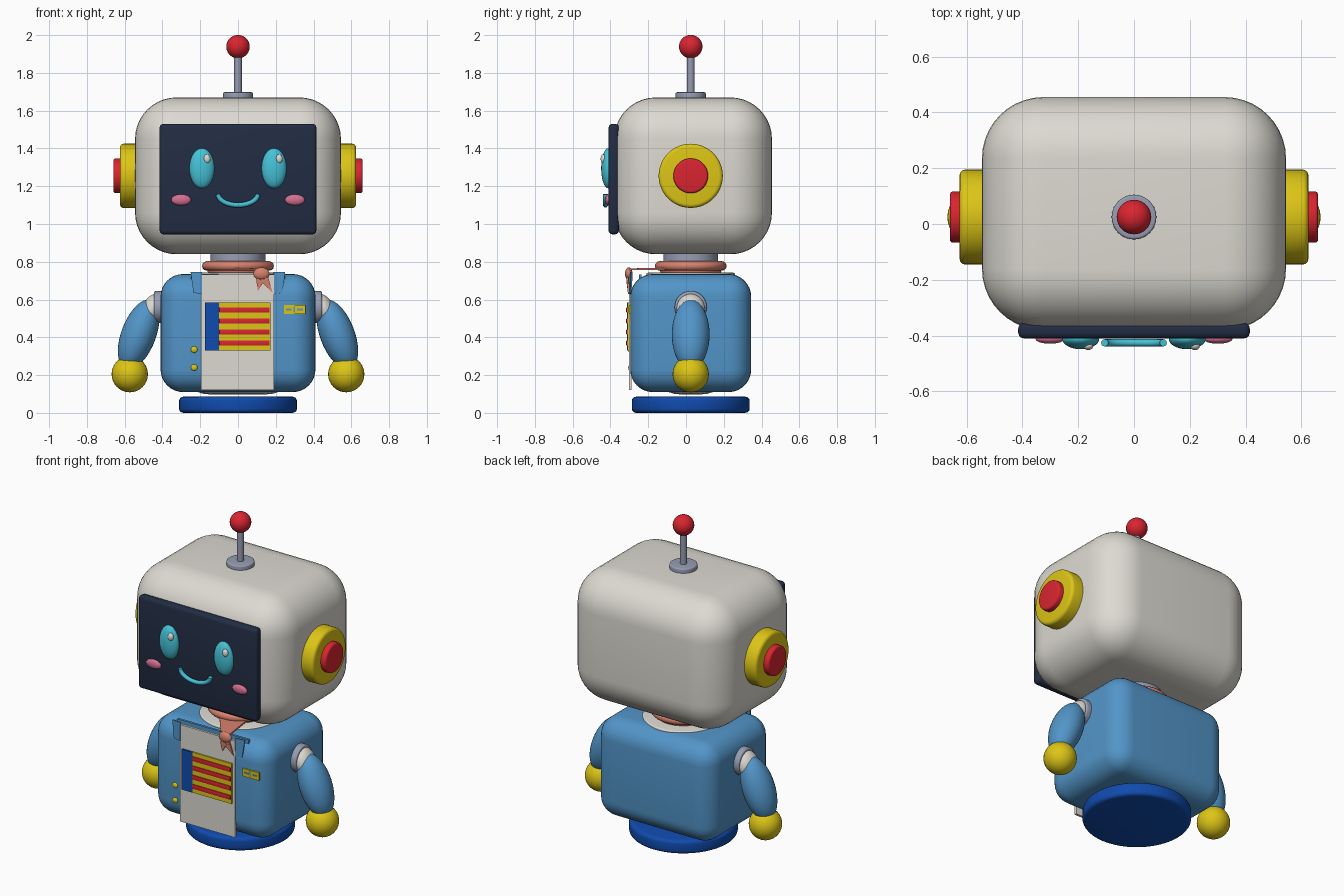
import bpy, bmesh, math
from mathutils import Matrix, Vector

if "Cube" in bpy.data.objects:
    bpy.data.objects.remove(bpy.data.objects["Cube"])


def mat(name, r, g, b):
    m = bpy.data.materials.new(name)
    m.diffuse_color = (r, g, b, 1)
    m.use_nodes = True
    m.node_tree.nodes["Principled BSDF"].inputs["Base Color"].default_value = m.diffuse_color
    return m


CREAM = mat("cream", 0.72, 0.70, 0.64)
NAVY = mat("navy", 0.016, 0.026, 0.057)
SKY = mat("sky_blue", 0.085, 0.30, 0.58)
ROYAL = mat("royal_blue", 0.005, 0.07, 0.42)
YELLOW = mat("yellow", 0.72, 0.56, 0.008)
RED = mat("red", 0.70, 0.018, 0.03)
GREY = mat("grey", 0.31, 0.34, 0.45)
CYAN = mat("cyan", 0.06, 0.54, 0.68)
PINK = mat("pink", 0.66, 0.16, 0.29)
CORAL = mat("coral", 0.68, 0.22, 0.15)
YC = 0.025  # depth of the body axis


def finish(name, bm, material):
    bmesh.ops.recalc_face_normals(bm, faces=bm.faces)
    me = bpy.data.meshes.new(name)
    bm.to_mesh(me)
    bm.free()
    ob = bpy.data.objects.new(name, me)
    bpy.context.collection.objects.link(ob)
    me.materials.append(material)
    bpy.ops.object.select_all(action='DESELECT')
    ob.select_set(True)
    bpy.context.view_layer.objects.active = ob
    bpy.ops.object.shade_smooth_by_angle(angle=math.radians(35))
    return ob


def box(name, material, x0, x1, y0, y1, z0, z1, bevel=0.0, seg=3):
    bm = bmesh.new()
    bmesh.ops.create_cube(bm, size=1)
    bmesh.ops.scale(bm, vec=(x1 - x0, y1 - y0, z1 - z0), verts=bm.verts)
    if bevel:
        bmesh.ops.bevel(bm, geom=bm.edges[:], offset=bevel, segments=seg,
                        profile=0.5, affect='EDGES')
    bmesh.ops.translate(bm, vec=((x0 + x1) / 2, (y0 + y1) / 2, (z0 + z1) / 2), verts=bm.verts)
    return finish(name, bm, material)


def disc(name, material, center, r, depth, axis='Z', bevel=0.0):
    bm = bmesh.new()
    bmesh.ops.create_cone(bm, cap_ends=True, segments=48, radius1=r, radius2=r, depth=depth)
    if bevel:
        rims = [e for e in bm.edges if abs(e.verts[0].co.z - e.verts[1].co.z) < 1e-5]
        bmesh.ops.bevel(bm, geom=rims, offset=bevel, segments=4, profile=0.5, affect='EDGES')
    rot = {'X': Matrix.Rotation(math.pi / 2, 4, 'Y'),
           'Y': Matrix.Rotation(math.pi / 2, 4, 'X'), 'Z': Matrix()}[axis]
    bm.transform(Matrix.Translation(center) @ rot)
    return finish(name, bm, material)


def ball(name, material, center, radii, tilt=0.0):
    bm = bmesh.new()
    bmesh.ops.create_uvsphere(bm, u_segments=32, v_segments=20, radius=1)
    bm.transform(Matrix.Translation(center) @ Matrix.Rotation(tilt, 4, 'Y')
                 @ Matrix.Diagonal((*radii, 1)))
    return finish(name, bm, material)


def tube(name, material, points, r, closed=False):
    # Round tube along a path
    cu = bpy.data.curves.new(name, 'CURVE')
    cu.dimensions = '3D'
    cu.bevel_depth, cu.bevel_resolution, cu.use_fill_caps = r, 4, True
    sp = cu.splines.new('POLY')
    sp.points.add(len(points) - 1)
    for p, co in zip(sp.points, points):
        p.co = (*co, 1)
    sp.use_cyclic_u = closed
    cu.materials.append(material)
    ob = bpy.data.objects.new(name, cu)
    bpy.context.collection.objects.link(ob)
    return ob


def slab(name, material, points, thick):
    # Flat polygon given a little thickness
    bm = bmesh.new()
    f = bm.faces.new([bm.verts.new(p) for p in points])
    f.normal_update()
    n = f.normal.copy()
    new = bmesh.ops.extrude_face_region(bm, geom=[f])["geom"]
    bmesh.ops.translate(bm, vec=n * thick,
                        verts=[v for v in new if isinstance(v, bmesh.types.BMVert)])
    if f.is_valid and all(len(e.link_faces) > 2 for e in f.edges):
        bm.faces.remove(f)
    return finish(name, bm, material)


# Head and face screen
box("head", CREAM, -0.545, 0.545, -0.38, 0.455, 0.84, 1.67, 0.22, 10)
box("face_screen", NAVY, -0.415, 0.415, -0.41, -0.355, 0.945, 1.53, 0.02)

# Antenna
disc("antenna_base", GREY, (0, YC, 1.675), 0.08, 0.045, bevel=0.008)
disc("antenna_stem", GREY, (0, YC, 1.80), 0.02, 0.24)
ball("antenna_ball", RED, (0, YC, 1.939), (0.062,) * 3)

# Face details, ears and arms on both sides
for s, side in ((-1, "left"), (1, "right")):
    ball(side + "_eye", CYAN, (s * 0.191, -0.412, 1.295), (0.066, 0.037, 0.106))
    ball(side + "_eye_glint", CREAM, (s * 0.191 + 0.027, -0.437, 1.345), (0.018, 0.015, 0.024))
    ball(side + "_cheek", PINK, (s * 0.301, -0.412, 1.128), (0.052, 0.017, 0.029))
    disc(side + "_ear", YELLOW, (s * 0.56, YC, 1.255), 0.17, 0.13, 'X', 0.02)
    disc(side + "_ear_cap", RED, (s * 0.61, YC, 1.255), 0.092, 0.10, 'X', 0.012)
    disc(side + "_shoulder_ring", GREY, (s * 0.415, YC, 0.56), 0.085, 0.06, 'X', 0.01)
    ball(side + "_shoulder", CREAM, (s * 0.45, YC, 0.55), (0.058, 0.075, 0.088), -s * 0.5)
    ball(side + "_sleeve", SKY, (s * 0.526, YC, 0.415), (0.092, 0.1, 0.195), -s * 0.36)
    ball(side + "_hand", YELLOW, (s * 0.573, YC, 0.205), (0.096,) * 3)
    # Pointed jacket lapel
    slab(side + "_lapel", SKY, [(s * 0.19, -0.296, 0.745), (s * 0.25, -0.29, 0.745),
                                (s * 0.235, -0.296, 0.635), (s * 0.19, -0.30, 0.63)], 0.008)

tube("smile", CYAN, [(0.105 * math.sin(a), -0.426, 1.158 - 0.058 * math.cos(a))
                     for a in [math.pi * (i / 20 - 0.5) for i in range(21)]], 0.013)

# Neck and torso
disc("neck", GREY, (0, YC, 0.82), 0.145, 0.10)
disc("lower_neck", CREAM, (0, YC, 0.75), 0.14, 0.06)
box("jacket", SKY, -0.41, 0.41, -0.295, 0.345, 0.11, 0.735, 0.12, 8)
box("inner_body", CREAM, -0.36, 0.36, -0.24, 0.29, 0.097, 0.738, 0.22, 8)
disc("collar_disc", CREAM, (0, YC, 0.73), 0.235, 0.024, bevel=0.008)
box("jacket_top_strip", SKY, -0.25, 0.25, -0.25, -0.235, 0.66, 0.733)
disc("base", ROYAL, (0, YC, 0.043), 0.312, 0.085, bevel=0.022)

# Shirt front with striped panel
box("shirt_front", CREAM, -0.195, 0.19, -0.303, -0.288, 0.12, 0.732)
box("chest_panel", YELLOW, -0.11, 0.172, -0.311, -0.30, 0.33, 0.585)
box("chest_side_panel", ROYAL, -0.175, -0.1, -0.313, -0.30, 0.33, 0.585)
for i in range(4):
    z = 0.37 + i * 0.0583
    box("chest_stripe_%d" % (i + 1), RED, -0.1, 0.168, -0.317, -0.305, z - 0.014, z + 0.014, 0.004, 2)

# Name badge and buttons
box("badge", YELLOW, 0.243, 0.357, -0.302, -0.29, 0.523, 0.572)
for x0, x1 in ((0.255, 0.284), (0.294, 0.303), (0.313, 0.345)):
    box("badge_mark", SKY, x0, x1, -0.304, -0.30, 0.543, 0.552)
box("badge_bar", SKY, 0.294, 0.303, -0.304, -0.30, 0.531, 0.564)
for z in (0.335, 0.24):
    ball("button", YELLOW, (-0.232, -0.296, z), (0.018, 0.01, 0.017))

# Neckerchief: ring, flap, knot and tails
ring = [2 * math.pi * i / 48 for i in range(48)]
tube("scarf_ring", CORAL, [(0.165 * math.cos(a), YC + 0.165 * math.sin(a), 0.778)
                           for a in ring], 0.025, True)
tube("scarf_lower_ring", CORAL, [(0.15 * math.cos(a), YC + 0.15 * math.sin(a), 0.751)
                                 for a in ring], 0.012, True)
slab("scarf_flap", CORAL, [(-0.04, -0.13, 0.758), (0.09, -0.30, 0.755),
                           (0.155, -0.30, 0.755), (0.13, -0.10, 0.758)], 0.01)
ball("scarf_knot", CORAL, (0.124, -0.303, 0.737), (0.042, 0.02, 0.033))
for tip in ((0.105, 0.645), (0.183, 0.637), (0.14, 0.69)):
    d = (Vector((tip[0], 0, tip[1])) - Vector((0.124, 0, 0.735))).normalized()
    w = Vector((-d.z, 0, d.x)) * 0.021
    mid = Vector((0.124, -0.315, 0.735)) + d * 0.035
    slab("scarf_tail", CORAL, [(0.124, -0.312, 0.735), mid + w,
                               (tip[0], -0.308, tip[1]), mid - w], 0.009)
